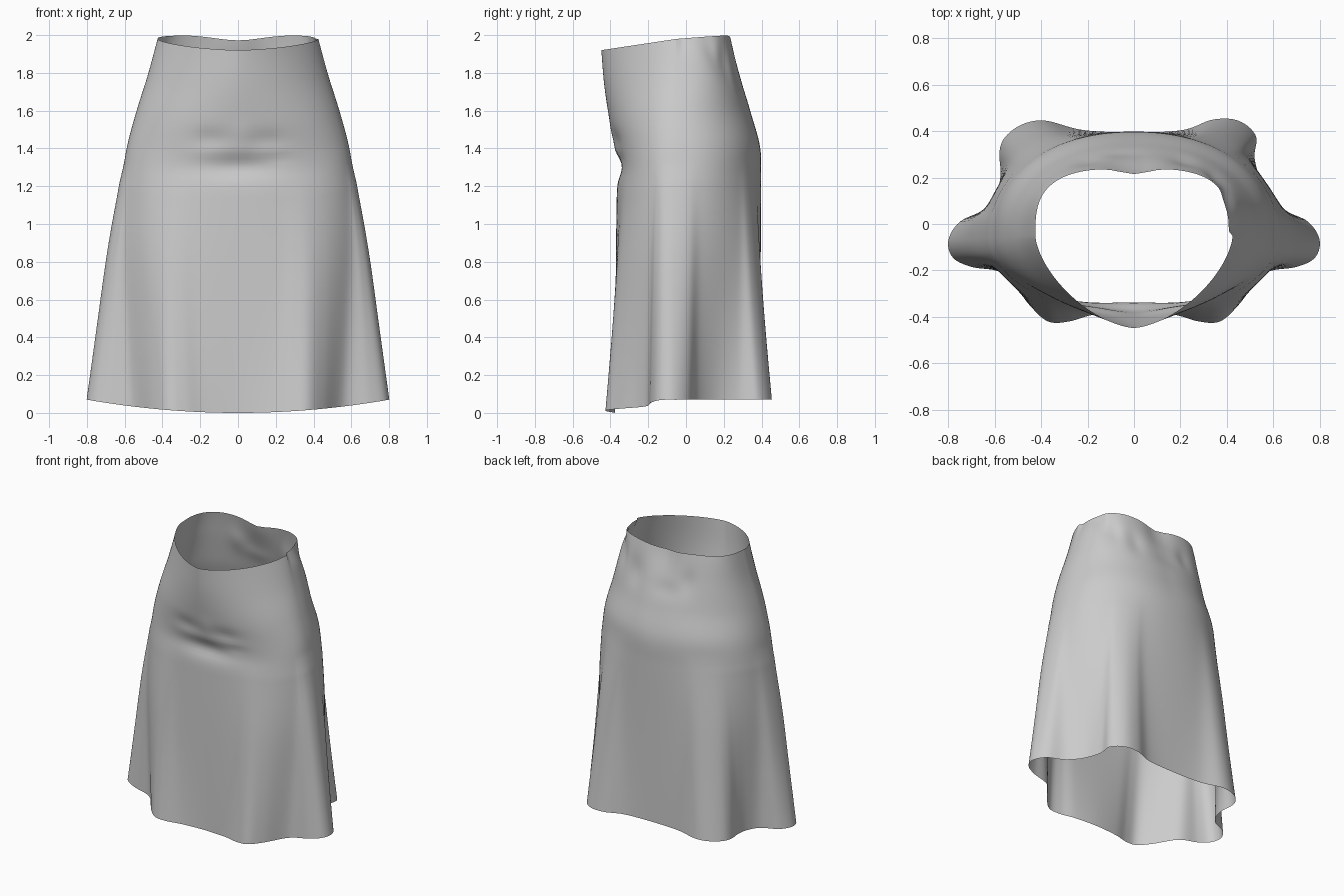
import bpy, bmesh, math
from mathutils import Vector

if "Cube" in bpy.data.objects:
    bpy.data.objects.remove(bpy.data.objects["Cube"])

COLS, ROWS, YC = 216, 80, -0.05


def catmull(p0, p1, p2, p3, t):
    return 0.5 * (2 * p1 + (p2 - p0) * t + (2 * p0 - 5 * p1 + 4 * p2 - p3) * t * t
                  + (3 * p1 - p0 - 3 * p2 + p3) * t ** 3)


# Fluted hem outline: front and side flutes mirrored, back flutes differ left and right
side = [(.17, -.39), (.28, -.42), (.37, -.42), (.45, -.35), (.56, -.215),
        (.70, -.185), (.78, -.145), (.80, -.07), (.75, .01), (.64, .065)]
right = [(.56, .16), (.52, .28), (.525, .38), (.45, .445), (.34, .45), (.21, .405)]
left = [(.59, .14), (.575, .22), (.58, .31), (.555, .375), (.48, .43), (.38, .445), (.22, .405)]
outline = [(0, -.375)] + side + right + [(0, .395)] + [(-x, y) for x, y in (side + left)[::-1]]
ring = [Vector(p) for p in outline]


def hem_point(u):
    # u 0..0.5 runs along the right half, 0.5..1 back along the left half
    n, h = len(ring), len(side) + len(right) + 1
    f = u * 2 * h if u < .5 else h + (u - .5) * 2 * (n - h)
    i = int(f)
    return catmull(*[ring[(i + k) % n] for k in (-1, 0, 1, 2)], f - i)


# Body profile: height, half width, front y, back y, front roundness, back roundness
keys = [(-.4, .66, -.37, .395, 2.3, 2.3), (0, .655, -.37, .395, 2.3, 2.3),
        (.4, .652, -.37, .395, 2.3, 2.3), (.8, .645, -.37, .396, 2.3, 2.3),
        (1.2, .618, -.366, .397, 2.2, 2.2), (1.4, .588, -.362, .393, 2.2, 2.2),
        (1.6, .537, -.402, .342, 2.0, 2.2), (1.8, .477, -.432, .287, 1.75, 2.6),
        (2.0, .425, -.448, .24, 1.58, 3.1), (2.2, .37, -.46, .20, 1.5, 3.2)]


def profile(z):
    i = 1
    while i < len(keys) - 3 and z > keys[i + 1][0]:
        i += 1
    t = (z - keys[i][0]) / (keys[i + 1][0] - keys[i][0])
    return [catmull(*[keys[i + k][j] for k in (-1, 0, 1, 2)], t) for j in range(1, 6)]


def body_point(a, z):
    w, yf, yb, nf, nb = profile(z)
    s, c = math.sin(a), math.cos(a)
    n, d = (nf, YC - yf) if c > 0 else (nb, yb - YC)
    return Vector((math.copysign(w * abs(s) ** (2 / n), s),
                   YC - math.copysign(d * abs(c) ** (2 / n), c)))


# Creases and dents: facing (-1 front, 1 back), x, z, x radius, z radius, depth
dents = [(-1, 0, 1.30, .25, .055, .022), (-1, -.16, 1.45, .09, .05, .010),
         (-1, .17, 1.44, .10, .05, .010), (-1, 0, 1.39, .22, .035, -.006),
         (-1, .02, 1.46, .05, .07, -.006), (-1, .22, 1.35, .08, .025, .006),
         (1, 0, 1.97, .09, .14, .025), (1, -.20, 1.80, .06, .08, .012),
         (1, .22, 1.78, .06, .09, .014), (1, .36, 1.86, .05, .10, .016),
         (1, -.06, 1.72, .10, .05, .007), (1, .41, 1.97, .03, .10, .02)]


def skirt_point(u, s):
    hem = hem_point(u)
    a = math.atan2(hem.x / .62, -(hem.y - YC) / .4)
    zn = 2 * s
    p = body_point(a, zn).lerp(hem, max(0, 1 - zn / 1.32) ** 1.2)
    # Curved hem and sloping waist edge
    low = .07 * min(1, (hem.x / .8) ** 2) if hem.y < YC else .07
    top = body_point(a, 2.0)
    high = 1.92 + .06 * min(1, (top.y + .45) / .4) + .02 * max(0, min(1, (top.y + .05) / .27))
    if top.y > 0:
        high -= .028 * math.exp(-(top.x / .17) ** 2)
    z = low + (high - low) * s
    for face, dx, dz, rx, rz, d in dents:
        if (p.y - YC) * face > 0:
            g = d * math.exp(-((p.x - dx) / rx) ** 2 - ((z - dz) / rz) ** 2)
            p = p - (p - Vector((0, YC))).normalized() * g
    return (p.x, p.y, z)


# Skirt: one open sheet lofted from hem to waist
bm = bmesh.new()
grid = [[bm.verts.new(skirt_point(c / COLS, r / ROWS)) for c in range(COLS)]
        for r in range(ROWS + 1)]
for r in range(ROWS):
    for c in range(COLS):
        d = (c + 1) % COLS
        bm.faces.new((grid[r][c], grid[r][d], grid[r + 1][d], grid[r + 1][c]))
for f in bm.faces:
    f.smooth = True
mesh = bpy.data.meshes.new("skirt")
bm.to_mesh(mesh)
bm.free()
bpy.context.collection.objects.link(bpy.data.objects.new("skirt", mesh))
